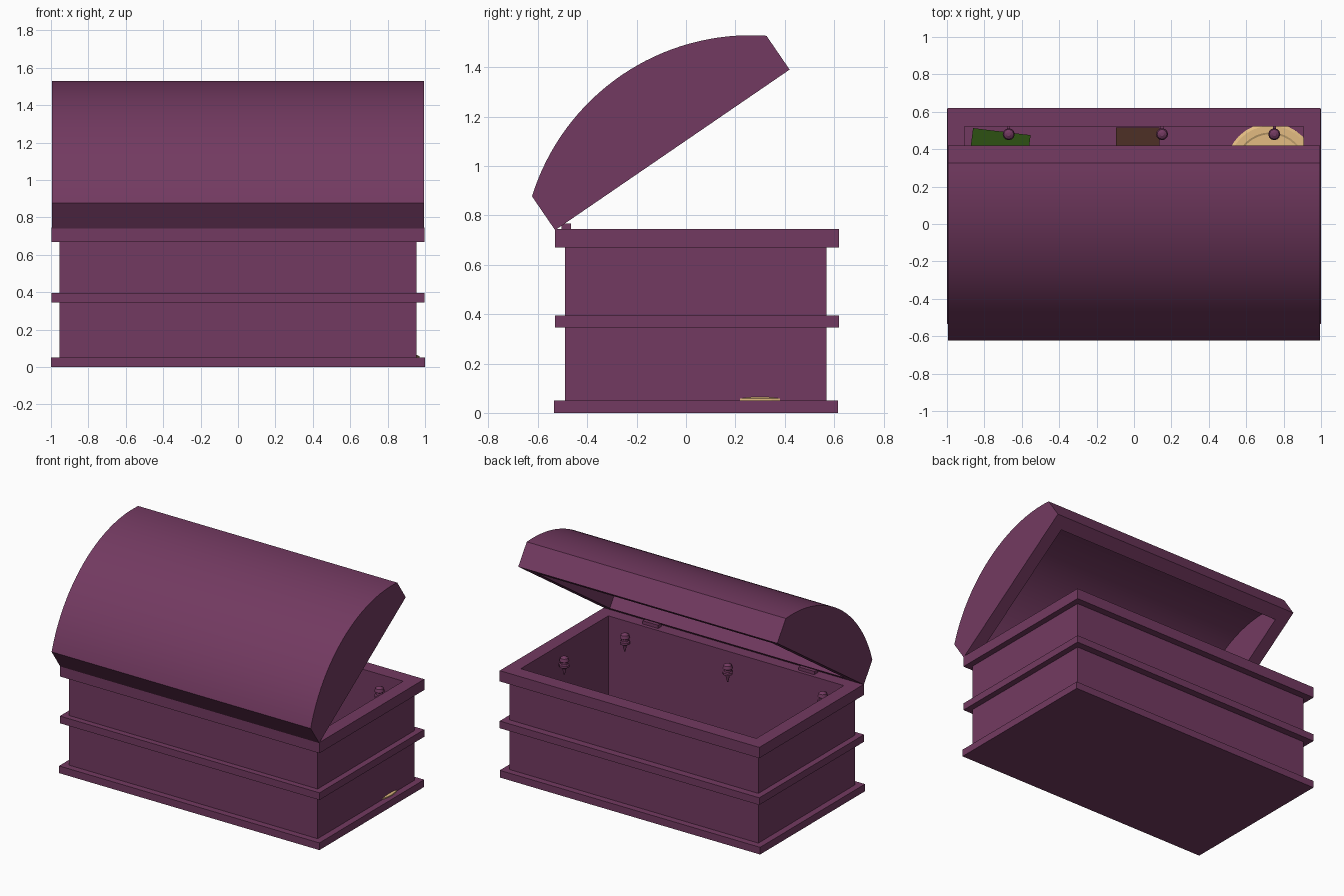
import bpy, bmesh
from math import sin, cos, asin, radians, pi
from mathutils import Matrix, Vector

if "Cube" in bpy.data.objects:
    bpy.data.objects.remove(bpy.data.objects["Cube"])


def material(name, rgb):
    m = bpy.data.materials.new(name)
    m.use_nodes = True
    m.diffuse_color = (*rgb, 1)
    m.node_tree.nodes["Principled BSDF"].inputs["Base Color"].default_value = (*rgb, 1)
    return m


PURPLE = material("plum_purple", (0.171, 0.042, 0.119))
GOLD = material("pale_gold", (0.76, 0.50, 0.22))
GREEN = material("dark_green", (0.027, 0.083, 0.006))
BROWN = material("dark_brown", (0.076, 0.030, 0.019))


def finish(bm, name, mat):
    bmesh.ops.recalc_face_normals(bm, faces=bm.faces)
    mesh = bpy.data.meshes.new(name)
    bm.to_mesh(mesh)
    bm.free()
    mesh.materials.append(mat)
    ob = bpy.data.objects.new(name, mesh)
    bpy.context.collection.objects.link(ob)
    return ob


def select_only(ob):
    bpy.ops.object.select_all(action="DESELECT")
    ob.select_set(True)
    bpy.context.view_layer.objects.active = ob


def smooth(ob):
    select_only(ob)
    bpy.ops.object.shade_smooth_by_angle(angle=radians(30))


def box(name, mat, centre, size, turn=0):
    bm = bmesh.new()
    bmesh.ops.create_cube(bm, size=1, matrix=Matrix.Translation(centre)
                          @ Matrix.Rotation(turn, 4, "Z") @ Matrix.Diagonal((*size, 1)))
    return finish(bm, name, mat)


def frame(name, mat, outer, inner, z0, z1):
    """Rectangular tube; outer and inner are (half width, y min, y max)."""
    bm = bmesh.new()
    loops = []
    for (w, a, b), z in ((outer, z0), (outer, z1), (inner, z1), (inner, z0)):
        loops.append([bm.verts.new((x, y, z)) for x, y in ((-w, a), (w, a), (w, b), (-w, b))])
    for k in range(4):
        p, q = loops[k], loops[(k + 1) % 4]
        for i in range(4):
            j = (i + 1) % 4
            bm.faces.new((p[i], p[j], q[j], q[i]))
    return finish(bm, name, mat)


def lathe(bm, profile, centre, sides=12):
    """Solid of revolution from (radius, height) points."""
    rings = [[bm.verts.new(Vector(centre) + Vector((r * cos(2 * pi * i / sides),
              r * sin(2 * pi * i / sides), z))) for i in range(sides)] for r, z in profile]
    for p, q in zip(rings, rings[1:]):
        for i in range(sides):
            j = (i + 1) % sides
            bm.faces.new((p[i], p[j], q[j], q[i]))
    bm.faces.new(rings[0])
    bm.faces.new(rings[-1])


# Chest body with its trim bands
WALL = (0.955, -0.49, 0.57)
HOLLOW = (0.905, -0.44, 0.52)
BAND = (0.997, -0.53, 0.62)
box("base", PURPLE, (0, 0.04, 0.025), (2, 1.15, 0.05))
frame("body_walls", PURPLE, WALL, HOLLOW, 0.05, 0.67)
frame("middle_band", PURPLE, BAND, WALL, 0.345, 0.395)
frame("top_rim", PURPLE, BAND, HOLLOW, 0.67, 0.745)

# Domed lid, hollow below, tilted about the hinge edge
TILT = Matrix.Translation((0, -0.53, 0.74)) @ Matrix.Rotation(radians(34.4), 4, "X")


def dome(name, half_width, u0, u1, low, high, rise, steps=32):
    half = (u1 - u0) / 2
    radius = (half * half + rise * rise) / (2 * rise)
    sweep = asin(half / radius)
    profile = [(u0, low), (u1, low)]
    for i in range(steps + 1):
        a = sweep * (1 - 2 * i / steps)
        profile.append(((u0 + u1) / 2 + radius * sin(a), high + rise - radius * (1 - cos(a))))
    bm = bmesh.new()
    end = bm.faces.new([bm.verts.new((-half_width, u, v)) for u, v in profile])
    out = bmesh.ops.extrude_face_region(bm, geom=[end])
    bmesh.ops.translate(bm, vec=(2 * half_width, 0, 0),
                        verts=[g for g in out["geom"] if isinstance(g, bmesh.types.BMVert)])
    bm.transform(TILT)
    return finish(bm, name, PURPLE)


lid = dome("lid", 0.995, 0, 1.151, 0, 0.166, 0.2)
cutter = dome("lid_hollow_cutter", 0.905, 0.09, 1.061, -0.05, 0.12, 0.17)
cutter.hide_render = True
cut = lid.modifiers.new("hollow", "BOOLEAN")
cut.operation = "DIFFERENCE"
cut.solver = "EXACT"
cut.object = cutter
select_only(lid)
bpy.ops.object.modifier_apply(modifier="hollow")
bpy.data.objects.remove(cutter)
smooth(lid)

# Hinges
for x in (-0.6, 0.6):
    box("hinge", PURPLE, (x, -0.485, 0.75), (0.12, 0.04, 0.035))

# Small pegs on the inner walls: (x, y, direction to the wall)
pegs = [(x, 0.48, (0, 1)) for x in (-0.67, 0.15, 0.75)]
pegs += [(x, -0.4, (0, -1)) for x in (-0.77, -0.04, 0.75)]
pegs += [(s * 0.865, 0.1, (s, 0)) for s in (-1, 1)]
for x, y, (dx, dy) in pegs:
    bm = bmesh.new()
    lathe(bm, [(0.004, 0.555), (0.014, 0.6), (0.032, 0.61), (0.032, 0.625), (0.024, 0.63),
               (0.024, 0.645), (0.032, 0.65), (0.026, 0.672), (0.01, 0.682)], (x, y, 0))
    smooth(finish(bm, "wall_peg", PURPLE))
    box("peg_arm", PURPLE, (x + dx * 0.025, y + dy * 0.025, 0.615),
        (0.016 + abs(dx) * 0.03, 0.016 + abs(dy) * 0.03, 0.016))

# Things lying on the chest floor
bm = bmesh.new()
lathe(bm, [(0.24, 0.045), (0.24, 0.058), (0.225, 0.065), (0.19, 0.065), (0.18, 0.06)],
      (0.73, 0.3, 0), 32)
finish(bm, "gold_disc", GOLD)
box("green_block", GREEN, (-0.725, 0.345, 0.1), (0.31, 0.3, 0.1), radians(-7))
box("brown_block", BROWN, (0.02, 0.38, 0.1), (0.23, 0.27, 0.1))
